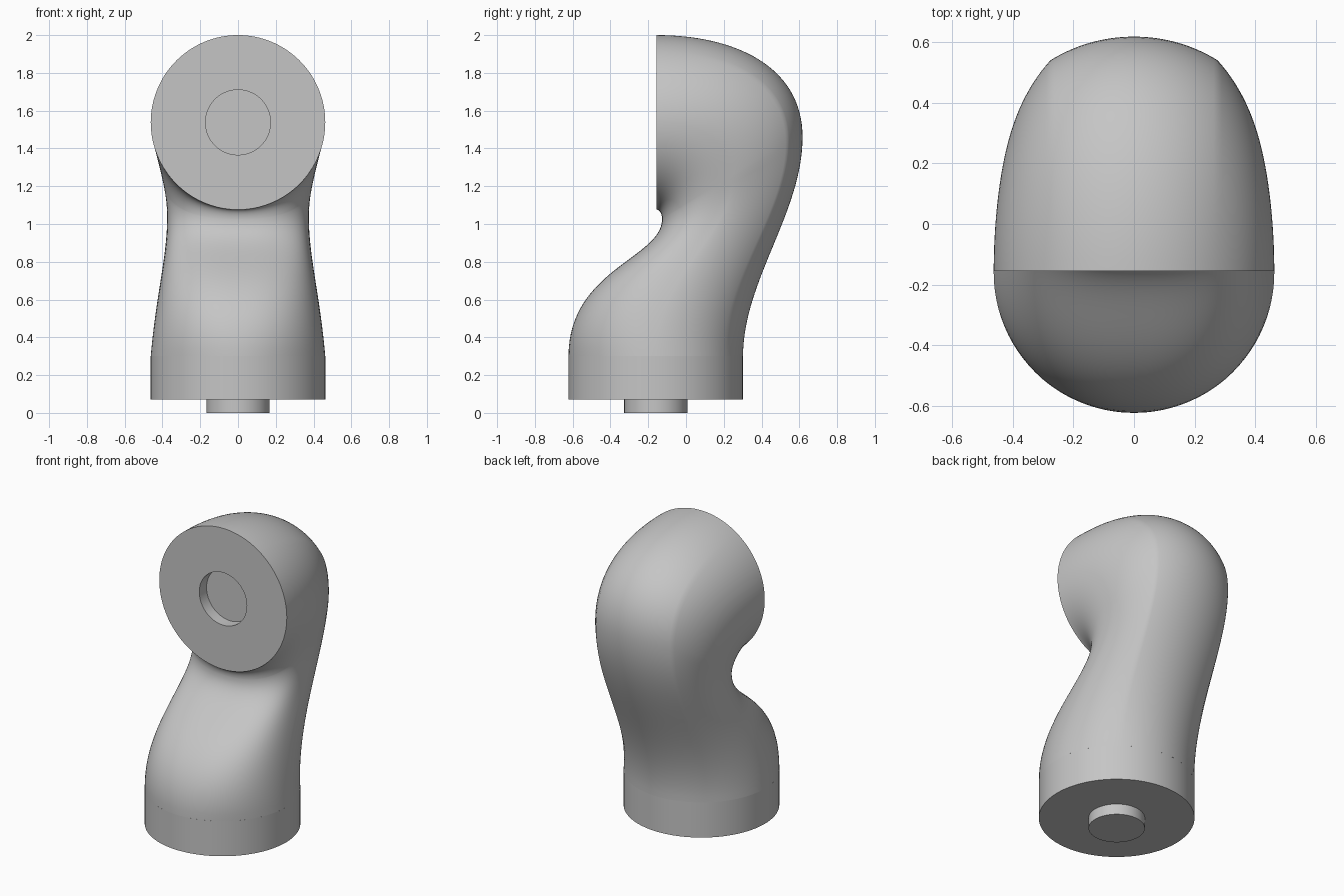
import bpy
import bmesh
from math import sin, cos, acos, pi, sqrt, asin
from mathutils import Vector

cube = bpy.data.objects.get("Cube")
if cube:
    bpy.data.objects.remove(cube, do_unlink=True)

RADIUS = 0.462          # round ends of the elbow
CREASE_X = 0.275        # soft edge running along the outer bend
PEG, SOCKET, DEPTH = 0.167, 0.172, 0.075
BASE_Y, COLLAR_TOP, COLLAR_BOTTOM = -0.16, 0.30, 0.07
FACE_CENTRE = Vector((0, -0.155, 1.538))
QUARTER = 20            # points in each quarter of a section
STEPS = 32              # sections along each half of the sweep

grey = bpy.data.materials.new("plain grey")
grey.use_nodes = True
colour = (0.56, 0.56, 0.56, 1)
grey.diffuse_color = colour
grey.node_tree.nodes["Principled BSDF"].inputs["Base Color"].default_value = colour

# Bezier handles: inner y, inner z, outer y, outer z, half width, inner squareness
LEG = [
    (-0.622, 0.30, 0.302, 0.30, 0.462, 2.0),
    (-0.622, 0.76, 0.302, 0.70, 0.425, 2.4),
    (-0.127, 0.82, 0.617, 1.06, 0.335, 3.0),
    (-0.127, 1.025, 0.617, 1.46, 0.395, 2.5),
]
HEAD = [
    LEG[-1],
    (-0.127, 1.055, 0.617, 1.84, 0.430, 2.3),
    (-0.14, 1.076, 0.25, 2.0, 0.462, 2.0),
    (-0.155, 1.076, -0.155, 2.0, 0.462, 2.0),
]


def bezier(handles, t):
    weights = ((1 - t) ** 3, 3 * t * (1 - t) ** 2, 3 * t * t * (1 - t), t ** 3)
    return [sum(w * v for w, v in zip(weights, column)) for column in zip(*handles)]


def half_section(width, depth, power):
    """Points (x, u) from the inner middle to the outer middle."""
    pts = []
    for i in range(QUARTER):
        a = pi / 2 * i / QUARTER
        pts.append((width * sin(a) ** (2 / power), -depth * cos(a) ** (2 / power)))
    # side sweeps to the crease, a little straighter where the inside is squarer
    side = 2 - 0.3 * (power - 2)
    sag = RADIUS - sqrt(RADIUS ** 2 - CREASE_X ** 2)
    end = acos((CREASE_X / width) ** (side / 2))
    reach = (depth - sag) / sin(end) ** (2 / side)
    for i in range(QUARTER):
        a = end * i / QUARTER
        pts.append((width * cos(a) ** (2 / side), reach * sin(a) ** (2 / side)))
    # shallow round back
    arc = asin(CREASE_X / RADIUS)
    for i in range(QUARTER + 1):
        a = arc * (1 - i / QUARTER)
        pts.append((RADIUS * sin(a), depth - RADIUS * (1 - cos(a))))
    return pts


def section_loop(row):
    yi, zi, yo, zo, width, power = row
    inner, outer = Vector((0, yi, zi)), Vector((0, yo, zo))
    mid, axis = (inner + outer) / 2, (outer - inner).normalized()
    half = half_section(width, (outer - inner).length / 2, power)
    full = half + [(-x, u) for x, u in reversed(half[1:-1])]
    return [mid + axis * u + Vector((x, 0, 0)) for x, u in full]


def circle_loop(radius, z):
    n = 96
    return [Vector((radius * cos(2 * pi * i / n), BASE_Y + radius * sin(2 * pi * i / n), z))
            for i in range(n)]


def skin(name, loops):
    """Joins closed loops of equal length and caps both ends."""
    bm = bmesh.new()
    rings = [[bm.verts.new(p) for p in loop] for loop in loops]
    for low, high in zip(rings, rings[1:]):
        for i in range(len(low)):
            j = (i + 1) % len(low)
            bm.faces.new((low[i], low[j], high[j], high[i]))
    bm.faces.new(rings[0])
    bm.faces.new(rings[-1])
    bmesh.ops.recalc_face_normals(bm, faces=bm.faces)
    mesh = bpy.data.meshes.new(name)
    bm.to_mesh(mesh)
    bm.free()
    mesh.materials.append(grey)
    obj = bpy.data.objects.new(name, mesh)
    bpy.context.collection.objects.link(obj)
    bpy.ops.object.select_all(action="DESELECT")
    obj.select_set(True)
    bpy.context.view_layer.objects.active = obj
    bpy.ops.object.shade_smooth_by_angle(angle=pi / 5)


# Curved elbow body: leaning leg, then the head turning to the front
rows = [bezier(LEG, s / STEPS) for s in range(STEPS)]
rows += [bezier(HEAD, s / STEPS) for s in range(STEPS + 1)]
loops = [section_loop(row) for row in rows]

# Flat mating face with a round socket sunk into it
rim = [FACE_CENTRE + (p - FACE_CENTRE).normalized() * SOCKET for p in loops[-1]]
loops += [rim, [p + Vector((0, DEPTH, 0)) for p in rim]]
skin("elbow_body", loops)

# Straight collar with the locating peg under it
skin("base_collar", [
    circle_loop(RADIUS, COLLAR_TOP),
    circle_loop(RADIUS, COLLAR_BOTTOM),
    circle_loop(PEG, COLLAR_BOTTOM),
    circle_loop(PEG, 0),
])
